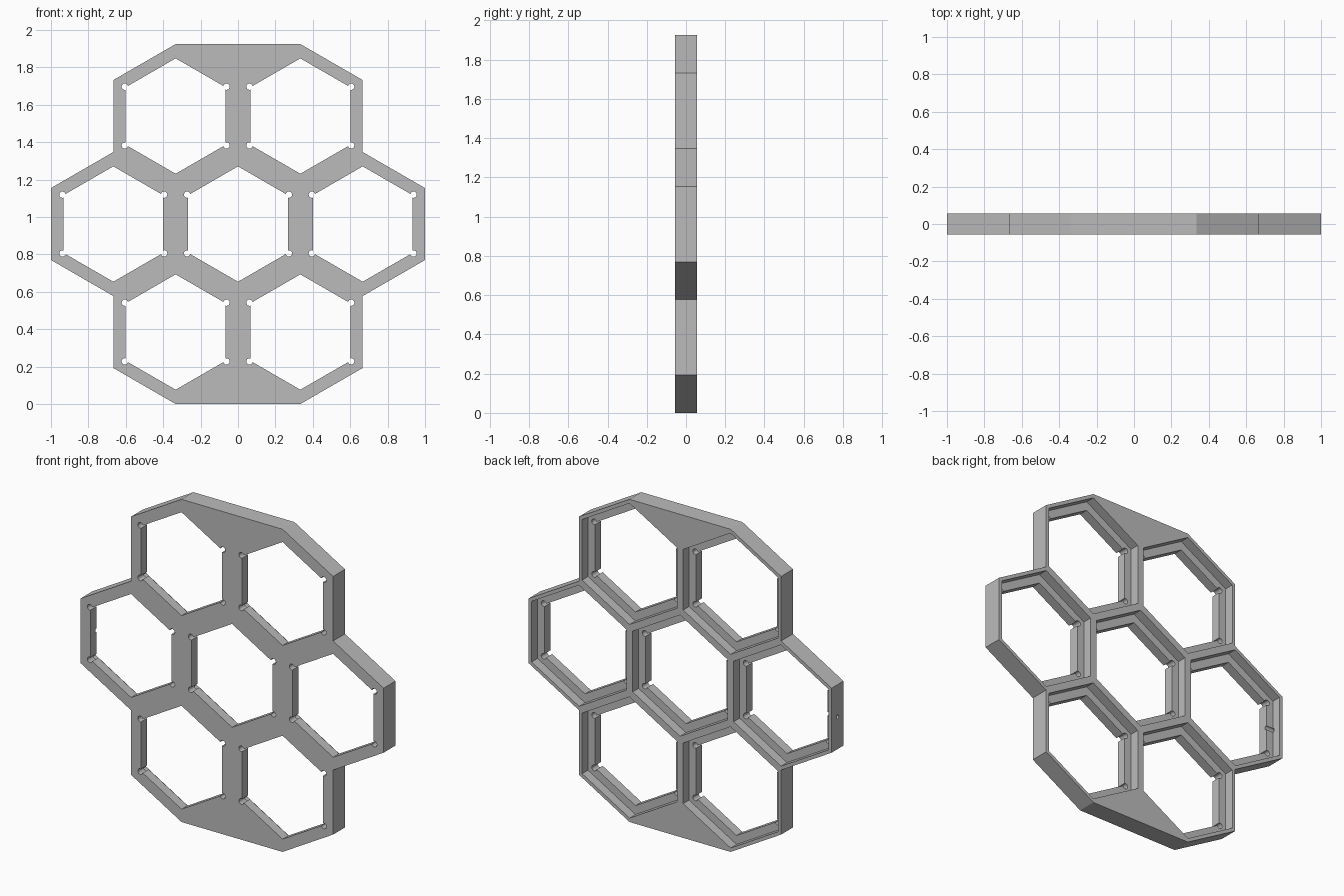
import bpy, bmesh, math

if "Cube" in bpy.data.objects:
    bpy.data.objects.remove(bpy.data.objects["Cube"])

A = 1 / 3                       # cell apothem
R = A * 2 / math.sqrt(3)        # cell corner radius
H = 2.5 * R                     # height of the middle cell centre... set below
H = 1.5 * R + R                 # one row up plus one corner radius
D = 0.056                       # half depth of the frame
POCKET, OPENING = 0.313, 0.267  # apothems of the rear pocket and front opening
LEDGE_Y = 0.0

grey = bpy.data.materials.new("grey plastic")
grey.diffuse_color = (0.50, 0.50, 0.50, 1)
grey.use_nodes = True
grey.node_tree.nodes["Principled BSDF"].inputs["Base Color"].default_value = grey.diffuse_color

centres = [(x * A, H + row * 1.5 * R)
           for row, xs in ((-1, (-1, 1)), (0, (-2, 0, 2)), (1, (-1, 1))) for x in xs]


def prism(bm, pts, y0, y1):
    """Extrude an (x, z) outline from y0 to y1."""
    face = bm.faces.new([bm.verts.new((x, y0, z)) for x, z in pts])
    ext = bmesh.ops.extrude_face_region(bm, geom=[face])["geom"]
    verts = [v for v in ext if isinstance(v, bmesh.types.BMVert)]
    bmesh.ops.translate(bm, verts=verts, vec=(0, y1 - y0, 0))


def ring(cx, cz, r, n):
    return [(cx + r * math.sin(2 * math.pi * i / n),
             cz + r * math.cos(2 * math.pi * i / n)) for i in range(n)]


def make(name, build):
    bm = bmesh.new()
    build(bm)
    bmesh.ops.recalc_face_normals(bm, faces=bm.faces)
    mesh = bpy.data.meshes.new(name)
    bm.to_mesh(mesh)
    bm.free()
    mesh.materials.append(grey)
    ob = bpy.data.objects.new(name, mesh)
    bpy.context.collection.objects.link(ob)
    return ob


# Solid body: outline of the seven cells, with flat top and bottom
def body(bm):
    right = [(A, H + 2.5 * R), (2 * A, H + 2 * R), (2 * A, H + R), (3 * A, H + R / 2)]
    right += [(x, 2 * H - z) for x, z in reversed(right)]
    prism(bm, right + [(-x, z) for x, z in reversed(right)], -D, D)


# Wide rear pockets
def pockets(bm):
    for cx, cz in centres:
        prism(bm, ring(cx, cz, POCKET * R / A, 6), LEDGE_Y, D + 0.1)


# Through openings, leaving a lip at the front
def openings(bm):
    for cx, cz in centres:
        prism(bm, ring(cx, cz, OPENING * R / A, 6), -D - 0.1, D + 0.1)


# Round reliefs at the four side corners of each opening
def reliefs(bm):
    for cx, cz in centres:
        for sx in (-1, 1):
            for sz in (-1, 1):
                prism(bm, ring(cx + sx * 0.272, cz + sz * 0.157, 0.017, 16),
                      -D - 0.1, LEDGE_Y + 0.02)


# Blind hole in the top edge
def top_hole(bm):
    prism(bm, ring(0, 0, 0.025, 24), -0.15, 0.15)
    for v in bm.verts:
        v.co = (v.co.x, v.co.z, v.co.y + 2 * H)


# Small cable hole through the left wall
def side_hole(bm):
    prism(bm, ring(0, 0, 0.012, 16), -1.1, -0.9)
    for v in bm.verts:
        v.co = (v.co.y, v.co.x, v.co.z + H)


frame = make("honeycomb_frame", body)
for name, build in (("pocket_cutter", pockets), ("opening_cutter", openings),
                    ("relief_cutter", reliefs), ("top_hole_cutter", top_hole),
                    ("side_hole_cutter", side_hole)):
    cutter = make(name, build)
    cutter.hide_render = True
    mod = frame.modifiers.new(name, 'BOOLEAN')
    mod.operation, mod.solver, mod.object = 'DIFFERENCE', 'EXACT', cutter
    bpy.context.view_layer.update()
    mesh = bpy.data.meshes.new_from_object(
        frame.evaluated_get(bpy.context.evaluated_depsgraph_get()))
    frame.modifiers.clear()
    frame.data = mesh
    bpy.data.objects.remove(cutter)

# Smooth the round holes, keep the hexagon edges crisp
bpy.context.view_layer.objects.active = frame
frame.select_set(True)
bpy.ops.object.shade_smooth_by_angle(angle=math.radians(28))
